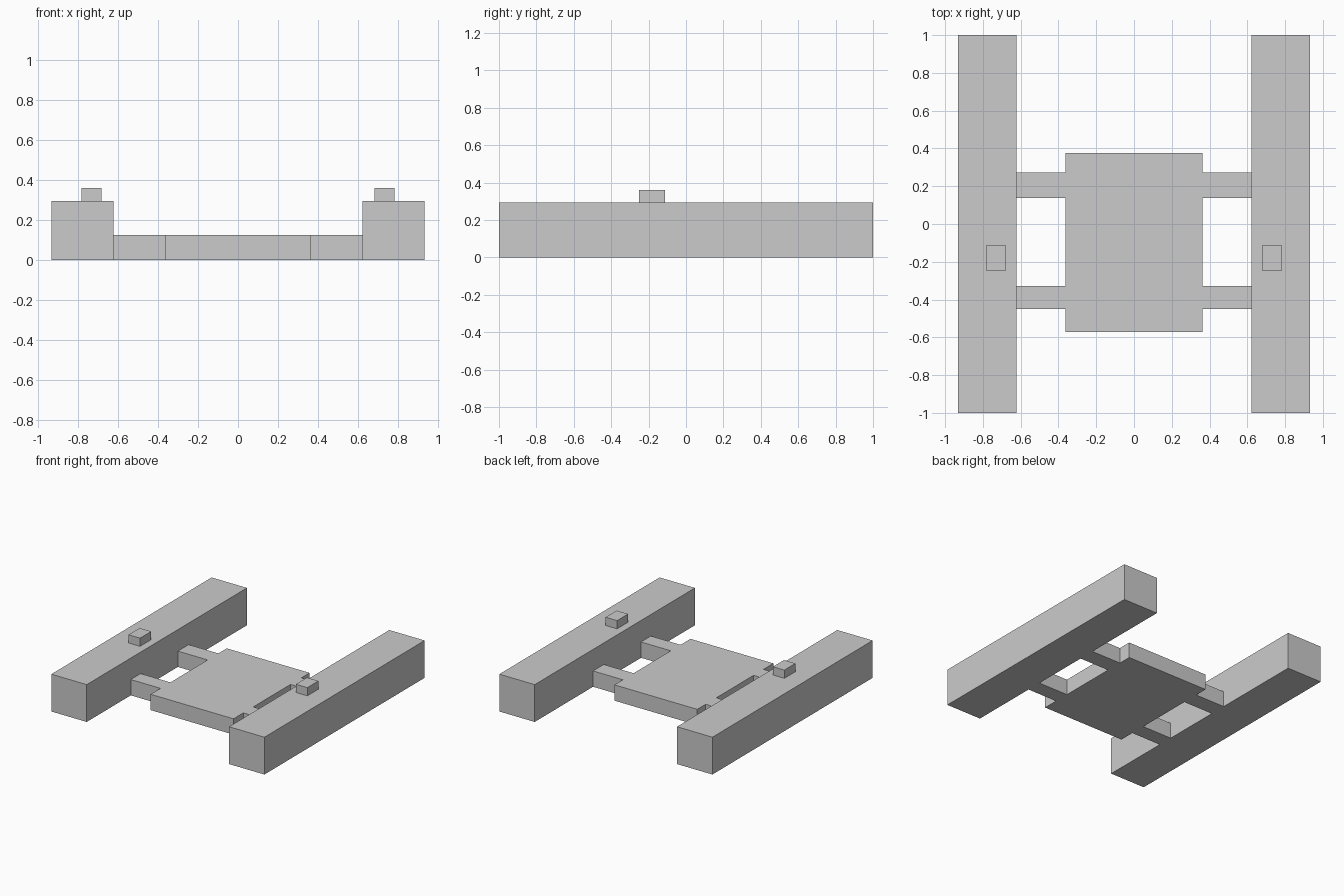
import bpy, bmesh

if "Cube" in bpy.data.objects:
    bpy.data.objects.remove(bpy.data.objects["Cube"])


def link(name, bm):
    bmesh.ops.recalc_face_normals(bm, faces=bm.faces)
    mesh = bpy.data.meshes.new(name)
    bm.to_mesh(mesh)
    bm.free()
    obj = bpy.data.objects.new(name, mesh)
    bpy.context.collection.objects.link(obj)
    return obj


def extrude_outline(name, points, z0, z1):
    bm = bmesh.new()
    face = bm.faces.new([bm.verts.new((x, y, z0)) for x, y in points])
    new = bmesh.ops.extrude_face_region(bm, geom=[face], use_keep_orig=True)["geom"]
    top = [v for v in new if isinstance(v, bmesh.types.BMVert)]
    bmesh.ops.translate(bm, verts=top, vec=(0, 0, z1 - z0))
    return link(name, bm)


def mirrored_box(name, x0, x1, y0, y1, z0, z1):
    obj = extrude_outline(name, [(x0, y0), (x1, y0), (x1, y1), (x0, y1)], z0, z1)
    obj.modifiers.new("Mirror", "MIRROR").use_axis[0] = True
    return obj


PLATE, RAIL_IN, RAIL_OUT = 0.362, 0.622, 0.931

# Centre plate with four connecting arms, one flat outline
right_side = [(PLATE, -0.573)]
for y0, y1 in [(-0.45, -0.327), (0.138, 0.272)]:
    right_side += [(PLATE, y0), (RAIL_IN, y0), (RAIL_IN, y1), (PLATE, y1)]
right_side.append((PLATE, 0.377))
outline = right_side + [(-x, y) for x, y in reversed(right_side)]
extrude_outline("centre_plate", outline, 0, 0.125)

# Long side rails
mirrored_box("side_rails", RAIL_IN, RAIL_OUT, -1, 1, 0, 0.295)

# Small blocks on top of the rails
mirrored_box("rail_blocks", 0.681, 0.781, -0.25, -0.112, 0.295, 0.36)
